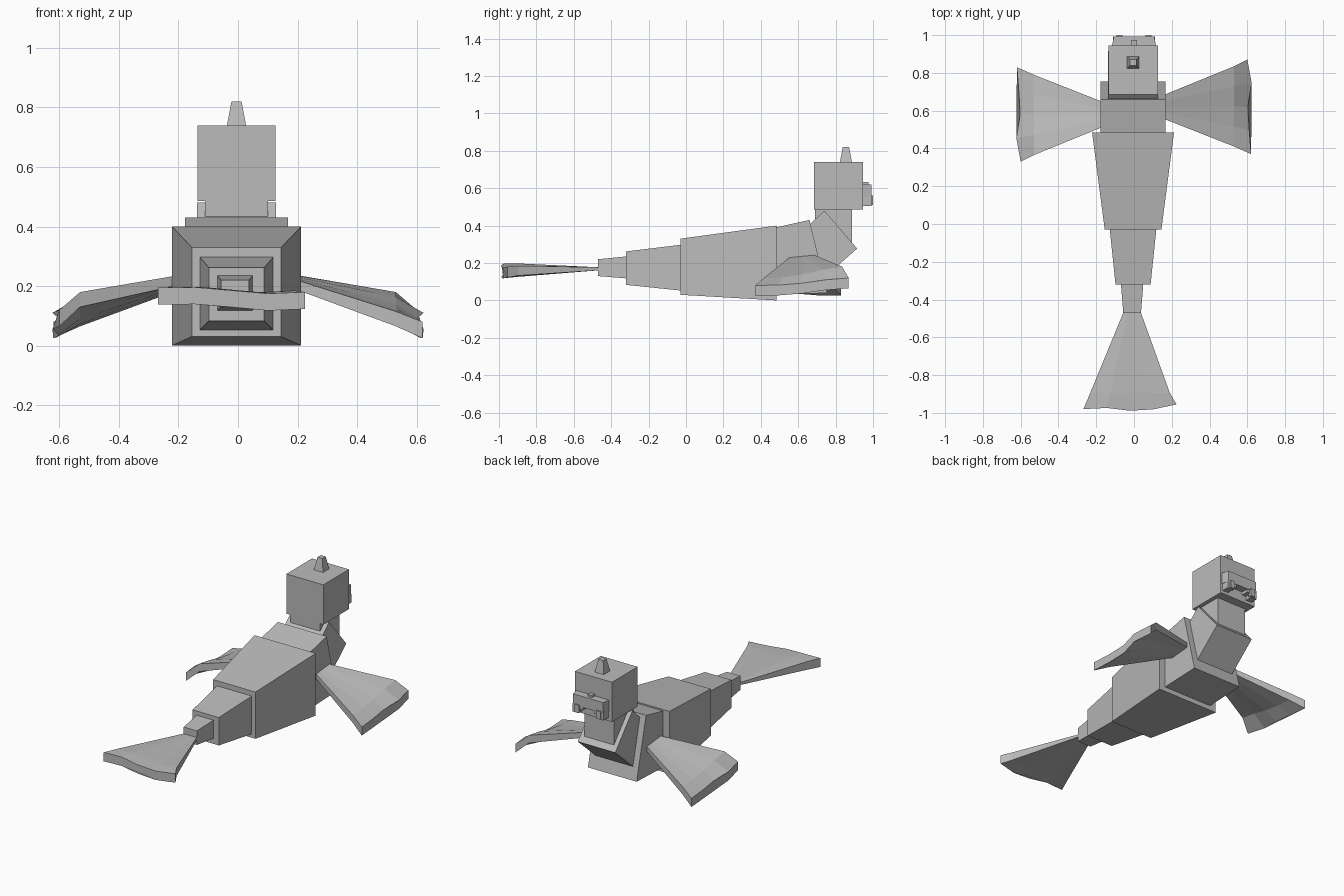
import bpy
import bmesh
from mathutils import Vector, Matrix

old = bpy.data.objects.get("Cube")
if old:
    bpy.data.objects.remove(old, do_unlink=True)

grey = bpy.data.materials.new("plain grey")
grey.use_nodes = True
colour = (0.5, 0.5, 0.5, 1)
grey.diffuse_color = colour
grey.node_tree.nodes["Principled BSDF"].inputs["Base Color"].default_value = colour

CX = -0.005  # body centre line


def finish(name, bm):
    bmesh.ops.recalc_face_normals(bm, faces=bm.faces)
    mesh = bpy.data.meshes.new(name)
    bm.to_mesh(mesh)
    bm.free()
    mesh.materials.append(grey)
    obj = bpy.data.objects.new(name, mesh)
    bpy.context.collection.objects.link(obj)
    return obj


def loft(name, rings):
    """Skin closed rings of points and cap both ends."""
    bm = bmesh.new()
    loops = [[bm.verts.new(p) for p in ring] for ring in rings]
    for a, b in zip(loops, loops[1:]):
        for i in range(len(a)):
            j = (i + 1) % len(a)
            bm.faces.new((a[i], a[j], b[j], b[i]))
    bm.faces.new(loops[0])
    bm.faces.new(loops[-1])
    return finish(name, bm)


def section(half, low, high, cx=CX):
    """Four-cornered ring; low and high are (y, z) pairs."""
    return [(cx - half, *low), (cx + half, *low), (cx + half, *high), (cx - half, *high)]


def box(name, x, y, z, top_scale=1.0):
    """Box from ranges, optionally tapered towards its top."""
    mid = Vector((sum(x) / 2, sum(y) / 2))
    rings = []
    for height, s in ((z[0], 1.0), (z[1], top_scale)):
        ring = []
        for px, py in ((x[0], y[0]), (x[1], y[0]), (x[1], y[1]), (x[0], y[1])):
            p = mid + (Vector((px, py)) - mid) * s
            ring.append((p.x, p.y, height))
        rings.append(ring)
    return loft(name, rings)


def fin(name, rows, outward, wave, sag, matrix=Matrix()):
    """Fan-shaped fin: rows of (edge a, edge b, thickness), the last row wavy."""
    rings = []
    steps = len(wave) - 1
    for r, (a, b, thick) in enumerate(rows):
        top = []
        for i in range(steps + 1):
            p = Vector(a).lerp(Vector(b), i / steps)
            if r == len(rows) - 1:
                p += Vector(outward) * wave[i]
            if r > 0:
                p.z += sag[i]
            top.append(p)
        under = [p - Vector((0, 0, thick)) for p in reversed(top)]
        rings.append([matrix @ p for p in top + under])
    return loft(name, rings)


# Body segments, tail to chest
loft("tail_base", [section(0.047, (-0.47, 0.13), (-0.47, 0.22), -0.01),
                   section(0.059, (-0.32, 0.118), (-0.32, 0.235), -0.01)])
loft("rear_body", [section(0.093, (-0.32, 0.083), (-0.32, 0.262)),
                   section(0.123, (-0.03, 0.053), (-0.03, 0.297))])
loft("main_body", [section(0.15, (-0.03, 0.03), (-0.03, 0.33)),
                   section(0.217, (0.485, 0), (0.485, 0.40))])
loft("chest", [section(0.173, (0.48, 0.03), (0.48, 0.39)),
               section(0.173, (0.755, 0.04), (0.66, 0.43))])
loft("neck_base", [section(0.133, (0.73, 0.115), (0.66, 0.405)),
                   section(0.133, (0.915, 0.277), (0.74, 0.48))])

# Neck, head and horn
box("neck", (CX - 0.105, CX + 0.105), (0.69, 0.888), (0.3, 0.49))
box("head", (CX - 0.131, CX + 0.131), (0.685, 0.945), (0.485, 0.74))
box("head_knob", (CX - 0.032, CX + 0.032), (0.823, 0.887), (0.74, 0.82), 0.53)

# Muzzle with stepped cheeks, nose and tusks
loft("muzzle", [section(0.117, (0.94, 0.55), (0.94, 0.62), 0),
                section(0.107, (0.993, 0.55), (0.993, 0.62), 0)])
box("nose", (-0.015, 0.015), (0.945, 0.975), (0.61, 0.633))
for side, s in (("left", 1), ("right", -1)):
    box(side + "_cheek_step", sorted((s * 0.04, s * 0.075)), (0.94, 0.99), (0.53, 0.56))
    box(side + "_cheek", sorted((s * 0.07, s * 0.11)), (0.94, 0.992), (0.505, 0.56))
    box(side + "_tusk", sorted((s * 0.06, s * 0.092)), (0.98, 1.0), (0.51, 0.56))

# Front flippers: the right one is the left turned half round
flipper_rows = [((0.15, 0.56, 0.235), (0.15, 0.68, 0.245), 0.03),
                ((0.53, 0.41, 0.115), (0.53, 0.835, 0.18), 0.05),
                ((0.62, 0.37, 0.08), (0.60, 0.87, 0.12), 0.055)]
half_turn = (Matrix.Translation((0, 1.2, 0)) @ Matrix.Rotation(3.14159, 4, 'Z'))
for name, m in (("left_flipper", Matrix()), ("right_flipper", half_turn)):
    fin(name, flipper_rows, (1, 0, 0), [0, -0.005, -0.008, 0.018, 0],
        [0, -0.008, -0.008, 0, 0], m)

# Tail fin
tail_rows = [((-0.055, -0.465, 0.177), (0.035, -0.465, 0.177), 0.016),
             ((-0.232, -0.895, 0.195), (0.19, -0.895, 0.185), 0.052),
             ((-0.268, -0.98, 0.195), (0.225, -0.955, 0.18), 0.057)]
fin("tail_fin", tail_rows, (0, -1, 0), [0, 0, 0.021, 0.02, 0],
    [0, 0.005, -0.002, -0.009, 0])
